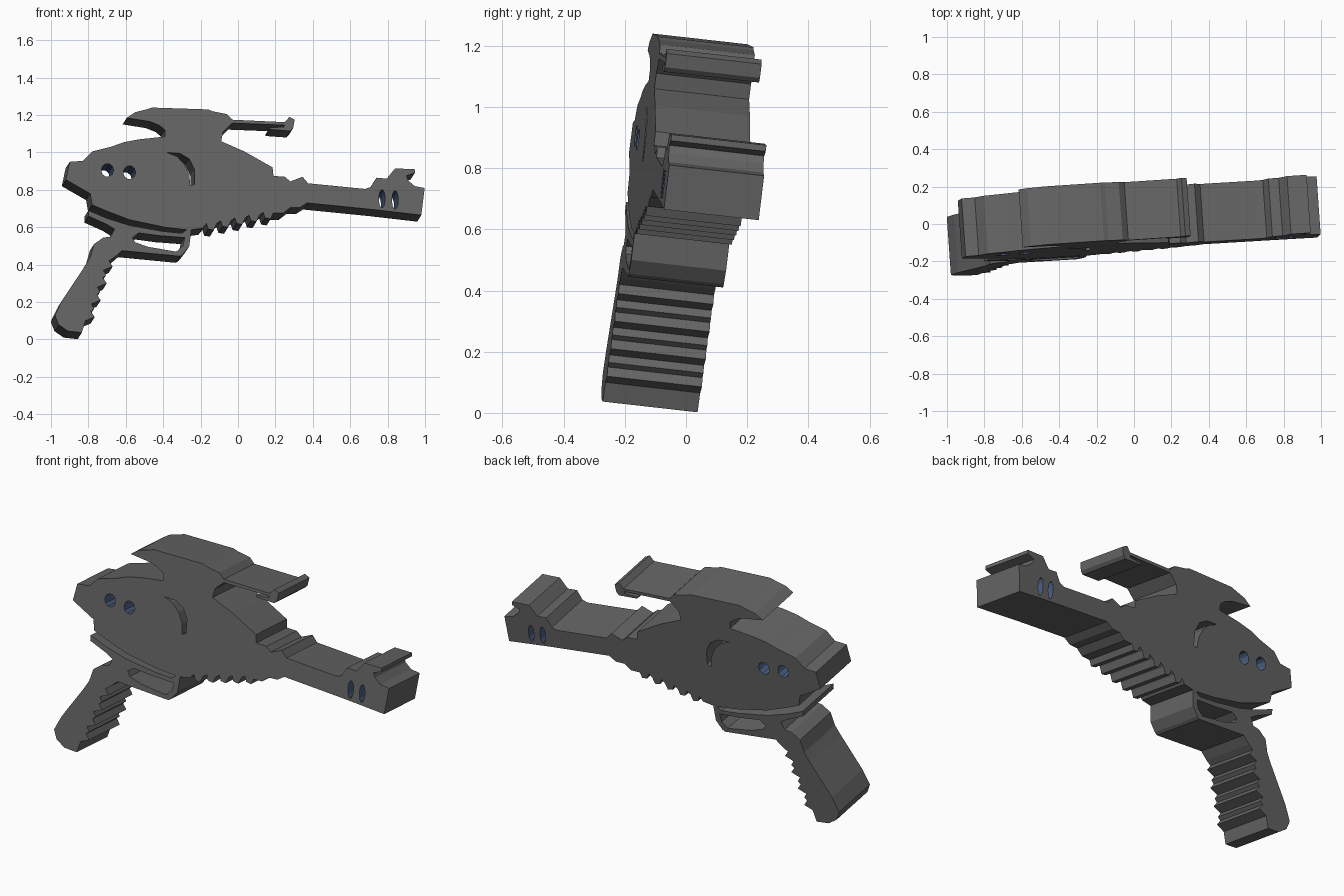
import bpy, bmesh, math
from mathutils import Vector
from mathutils.geometry import tessellate_polygon

if "Cube" in bpy.data.objects:
    bpy.data.objects.remove(bpy.data.objects["Cube"])

# The whole toy is a flat silhouette, extruded along a slightly tilted depth axis
DEPTH = Vector((-0.022, 0.31, -0.035))


def material(name, color):
    m = bpy.data.materials.new(name)
    m.diffuse_color = (*color, 1)
    m.use_nodes = True
    m.node_tree.nodes["Principled BSDF"].inputs["Base Color"].default_value = m.diffuse_color
    return m


GREY = material("dark grey", (0.13, 0.13, 0.13))
BLUE = material("slate blue", (0.07, 0.115, 0.22))


def on_front(p):
    """Place a profile point (hundredths of a unit) on the tilted front plane."""
    x, z = p[0] / 100, p[1] / 100
    return Vector((x, -0.217 + 0.071 * x + 0.113 * z, z))


def plate(name, outline, holes=(), blue_holes=()):
    """Extruded profile with through holes; blue_holes get blue inner walls."""
    loops = [outline, *holes, *blue_holes]
    flat = [p for loop in loops for p in loop]
    tris = tessellate_polygon([[Vector((p[0], p[1], 0)) for p in l] for l in loops])
    bm = bmesh.new()
    front = [bm.verts.new(on_front(p)) for p in flat]
    back = [bm.verts.new(on_front(p) + DEPTH) for p in flat]
    for t in tris:
        for side in (front, back):
            bm.faces.new([side[i] for i in t])
    start = 0
    for k, loop in enumerate(loops):
        n = len(loop)
        for i in range(n):
            a, b = start + i, start + (i + 1) % n
            f = bm.faces.new((front[a], front[b], back[b], back[a]))
            f.material_index = int(k > len(holes))
        start += n
    bmesh.ops.recalc_face_normals(bm, faces=bm.faces[:])
    me = bpy.data.meshes.new(name)
    bm.to_mesh(me)
    bm.free()
    me.materials.append(GREY)
    me.materials.append(BLUE)
    ob = bpy.data.objects.new(name, me)
    bpy.context.collection.objects.link(ob)
    return ob


def oval(cx, cz, rx, rz, n=10):
    return [(cx + rx * math.cos(2 * math.pi * i / n),
             cz + rz * math.sin(2 * math.pi * i / n)) for i in range(n)]


# Body: egg shape with cooling teeth underneath, two round holes and a crescent
teeth = []
for i in range(5):
    x, z = 19 - 7.6 * i, 66.5 - 1.5 * i
    teeth += [(x, z + 1.5), (x - 1.5, z - 2), (x - 4.5, z - 1.5), (x - 5.5, z + 1.5)]
body = [(-90, 95), (-83, 95.5), (-78, 100.5), (-68, 103), (-61, 105.5), (-53, 107),
        (-39, 108.5), (-16, 107.5), (-9, 106), (3.5, 100.5), (18.5, 92), (19, 87)]
body += teeth
body += [(-19, 59.5), (-26, 58.5), (-39, 60), (-58, 64), (-71, 69), (-78, 72),
         (-79, 78), (-86, 82), (-92, 85.5)]
crescent = [(-38, 100), (-31, 99.5), (-26, 96.5), (-23.3, 91), (-23.3, 83),
            (-25.5, 82), (-26, 88), (-28.5, 93.5), (-32.5, 97.8)]
plate("body", body, [crescent],
      [oval(-69.8, 90.5, 3.3, 3.6), oval(-58, 89.3, 3.3, 3.6)])

# Barrel with stepped muzzle and two slots
barrel = [(18.5, 87.5), (25, 87), (28, 84.5), (34.5, 87), (37.5, 83.5), (68, 80.5),
          (71, 81.5), (74, 86.5), (79.5, 86), (84, 91.5), (94.5, 91), (94.5, 89),
          (90, 87.5), (91, 85), (94.5, 82), (99.8, 81), (98, 66.5), (72, 69.5),
          (37, 73), (33, 70.5), (28, 70.5), (24, 67.5), (18.5, 67.5)]
plate("barrel", barrel, [],
      [oval(77, 75.2, 1.7, 5), oval(84, 74.6, 1.7, 5)])

# Sight: swept top plate on a pylon, thin rod and hooked tip
sight = [(-59.5, 118.5), (-55, 121.5), (-49, 123), (-46, 124), (-16, 123), (-13.5, 122),
         (-6, 120.5), (-3, 117.5), (25, 116.2), (27.5, 119), (30.3, 117.5), (29.5, 113),
         (28, 111.5), (17, 112.3), (17, 113.3), (24.5, 113.6), (25, 114.6), (-3, 115.7),
         (-8, 111), (-9, 106), (-16, 107.5), (-39, 108.5), (-39, 112), (-42, 114.5),
         (-47, 116.5)]
plate("sight", sight)

# Grip with finger notches, and the trigger guard
grip = [(-80, 69), (-70, 64.8), (-58, 61), (-40, 57.8), (-30, 56.8), (-27.5, 58.7),
        (-25, 58.7), (-26, 50), (-29.5, 45.5), (-31, 44.5), (-62, 47.5), (-66, 44)]
for i in range(4):
    x, z = -67 - 3.2 * i, 39 - 9 * i
    grip += [(x - 2, z + 3), (x, z), (x - 5, z - 2), (x - 3.5, z - 4.5)]
grip = grip[:-1]
grip += [(-83.5, 3.7), (-91, 4.5), (-96, 8), (-97.9, 13), (-94, 21), (-88, 30),
         (-82, 39), (-79, 44), (-77, 51), (-72, 54.5), (-68, 55), (-66, 59),
         (-70, 61.5), (-80, 66)]
trigger_gap = [(-56.5, 54.5), (-53, 57), (-42, 55.5), (-28.5, 54.5), (-29.5, 50),
               (-33, 47), (-48, 49.5), (-55, 52)]
plate("grip", grip, [trigger_gap])
